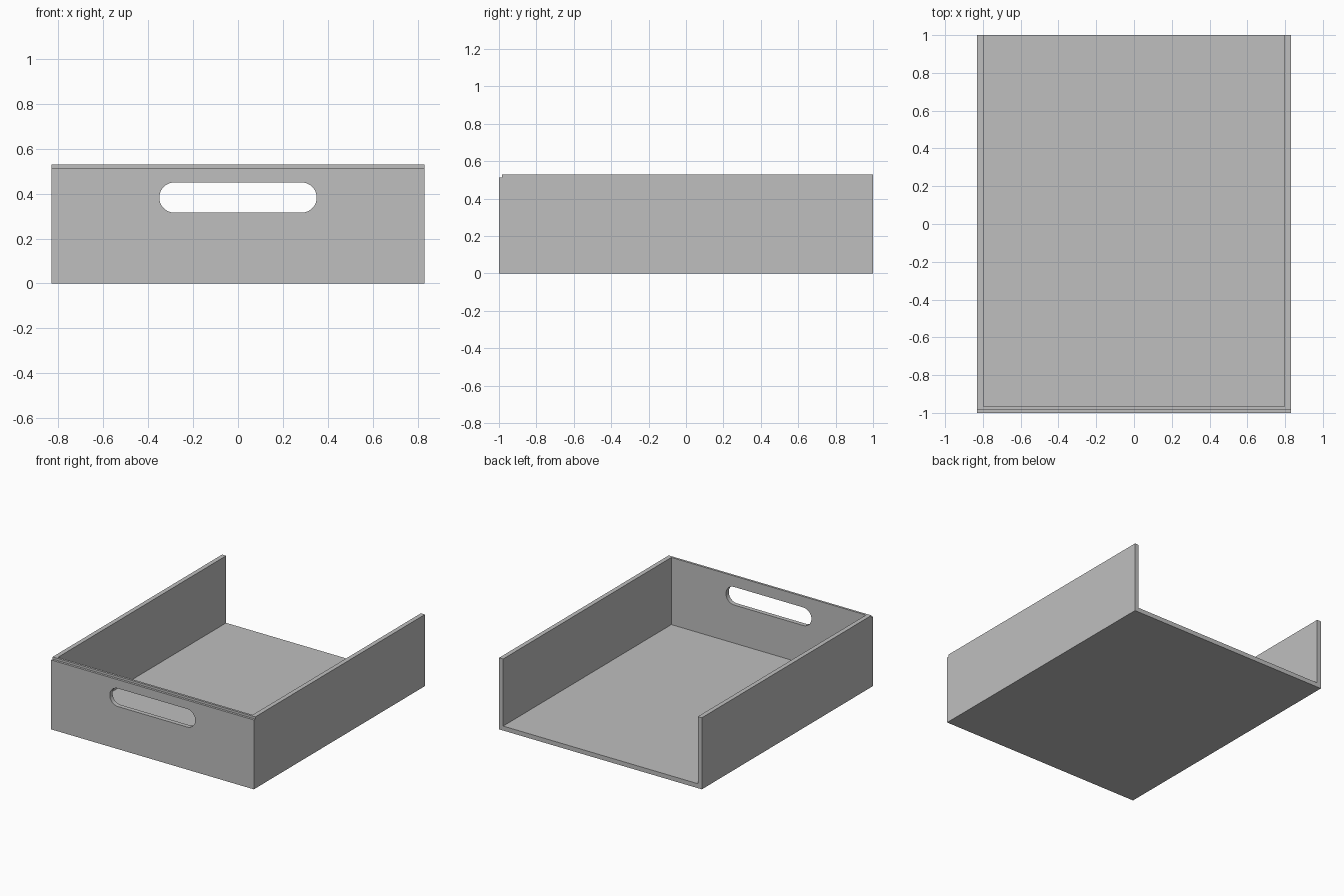
import bpy, bmesh, math
from mathutils import Vector

cube = bpy.data.objects.get("Cube")
if cube:
    bpy.data.objects.remove(cube, do_unlink=True)

HALF_W, HALF_L, HEIGHT = 0.83, 1.0, 0.53
WALL = 0.033
STEP = WALL / 2

grey = bpy.data.materials.new("plain grey")
grey.use_nodes = True
grey.diffuse_color = (0.52, 0.52, 0.52, 1)
grey.node_tree.nodes["Principled BSDF"].inputs["Base Color"].default_value = grey.diffuse_color


def add_object(name, bm):
    bmesh.ops.recalc_face_normals(bm, faces=bm.faces)
    mesh = bpy.data.meshes.new(name)
    bm.to_mesh(mesh)
    bm.free()
    obj = bpy.data.objects.new(name, mesh)
    obj.data.materials.append(grey)
    bpy.context.collection.objects.link(obj)
    return obj


def box(name, low, high):
    low, high = Vector(low), Vector(high)
    bm = bmesh.new()
    bmesh.ops.create_cube(bm, size=1)
    bmesh.ops.scale(bm, vec=high - low, verts=bm.verts)
    bmesh.ops.translate(bm, vec=(low + high) / 2, verts=bm.verts)
    return add_object(name, bm)


def slot(name, half_width, radius, z, y0, y1, steps=20):
    """Stadium-shaped prism running along y."""
    bm = bmesh.new()
    ring = []
    for side in (1, -1):
        for i in range(steps + 1):
            a = math.pi * i / steps - math.pi / 2
            x = side * (half_width - radius + radius * math.cos(a))
            ring.append(bm.verts.new((x, y0, z + side * radius * math.sin(a))))
    face = bm.faces.new(ring)
    extruded = bmesh.ops.extrude_face_region(bm, geom=[face])["geom"]
    moved = [v for v in extruded if isinstance(v, bmesh.types.BMVert)]
    bmesh.ops.translate(bm, vec=(0, y1 - y0, 0), verts=moved)
    return add_object(name, bm)


# Solid tray block
tray = box("tray_body", (-HALF_W, -HALF_L, 0), (HALF_W, HALF_L, HEIGHT))

# Cutters: open-backed interior, front lip step, hand hole
cutters = [
    box("interior_cutter", (-HALF_W + WALL, -HALF_L + WALL, WALL),
        (HALF_W - WALL, HALF_L + 0.2, HEIGHT + 0.2)),
    box("lip_cutter", (-HALF_W - 0.1, -HALF_L - 0.1, HEIGHT - STEP),
        (HALF_W + 0.1, -HALF_L + STEP, HEIGHT + 0.1)),
    slot("handle_cutter", 0.35, 0.067, 0.382, -HALF_L - 0.1, -HALF_L + 0.15),
]

bpy.context.view_layer.objects.active = tray
for cutter in cutters:
    cutter.hide_render = True
    mod = tray.modifiers.new(cutter.name, "BOOLEAN")
    mod.operation = "DIFFERENCE"
    mod.solver = "EXACT"
    mod.object = cutter
    bpy.ops.object.modifier_apply(modifier=mod.name)
    bpy.data.objects.remove(cutter, do_unlink=True)

# Smooth the rounded slot ends, keep the corners sharp
bpy.ops.object.select_all(action="DESELECT")
tray.select_set(True)
bpy.ops.object.shade_smooth_by_angle(angle=math.radians(30))
